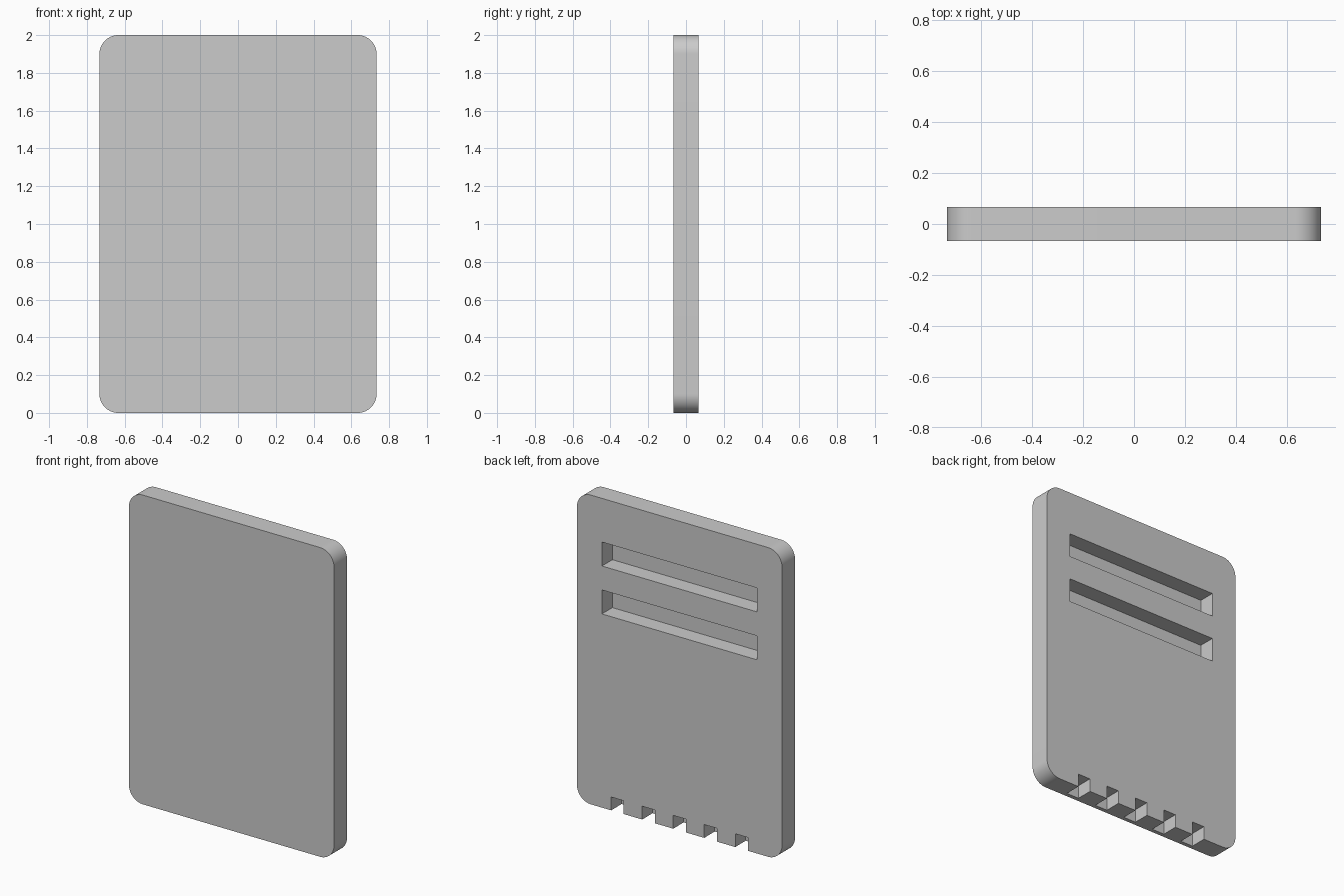
import bpy, bmesh
from math import radians, sin, cos
from mathutils import Matrix, Vector

if "Cube" in bpy.data.objects:
    bpy.data.objects.remove(bpy.data.objects["Cube"])

W, H, T = 1.467, 2.0, 0.133     # plate width, height, thickness
R, SEG = 0.1, 16                # corner radius and segments
DEPTH = 0.107                   # recess depth from the back face


def new_object(name, bm):
    bmesh.ops.recalc_face_normals(bm, faces=bm.faces)
    mesh = bpy.data.meshes.new(name)
    bm.to_mesh(mesh)
    bm.free()
    obj = bpy.data.objects.new(name, mesh)
    bpy.context.collection.objects.link(obj)
    return obj


def add_box(bm, x, z, width, height):
    """Recess block reaching from the recess floor to beyond the back face."""
    y0, y1 = T / 2 - DEPTH, T / 2 + 0.1
    m = Matrix.Translation((x, (y0 + y1) / 2, z)) @ Matrix.Diagonal((width, y1 - y0, height, 1))
    bmesh.ops.create_cube(bm, size=1, matrix=m)


# Plate: rounded rectangle outline extruded through its thickness
bm = bmesh.new()
corners = [(1, 1), (-1, 1), (-1, -1), (1, -1)]
verts = []
for i, (sx, sz) in enumerate(corners):
    for k in range(SEG + 1):
        a = radians(90 * (i + k / SEG))
        verts.append(bm.verts.new((sx * (W / 2 - R) + R * cos(a), -T / 2,
                                   H / 2 + sz * (H / 2 - R) + R * sin(a))))
face = bm.faces.new(verts)
ext = bmesh.ops.extrude_face_region(bm, geom=[face])
bmesh.ops.translate(bm, vec=Vector((0, T, 0)),
                    verts=[g for g in ext["geom"] if isinstance(g, bmesh.types.BMVert)])
plate = new_object("plate", bm)

# Cutter: two wide slots and five notches in the bottom edge
bm = bmesh.new()
for z in (1.64, 1.33):
    add_box(bm, 0, z, 1.11, 0.155)
for i in range(-2, 3):
    add_box(bm, i * 0.222, -0.007, 0.09, 0.186)
cutter = new_object("recess_cutter", bm)
cutter.hide_render = True

# Cut the recesses, then remove the cutter
mod = plate.modifiers.new("recesses", 'BOOLEAN')
mod.operation = 'DIFFERENCE'
mod.solver = 'EXACT'
mod.object = cutter
bpy.context.view_layer.objects.active = plate
plate.select_set(True)
bpy.ops.object.modifier_apply(modifier=mod.name)
bpy.data.objects.remove(cutter)

# Smooth the rounded corners, keep all edges crisp
bpy.ops.object.shade_smooth_by_angle(angle=radians(30))
